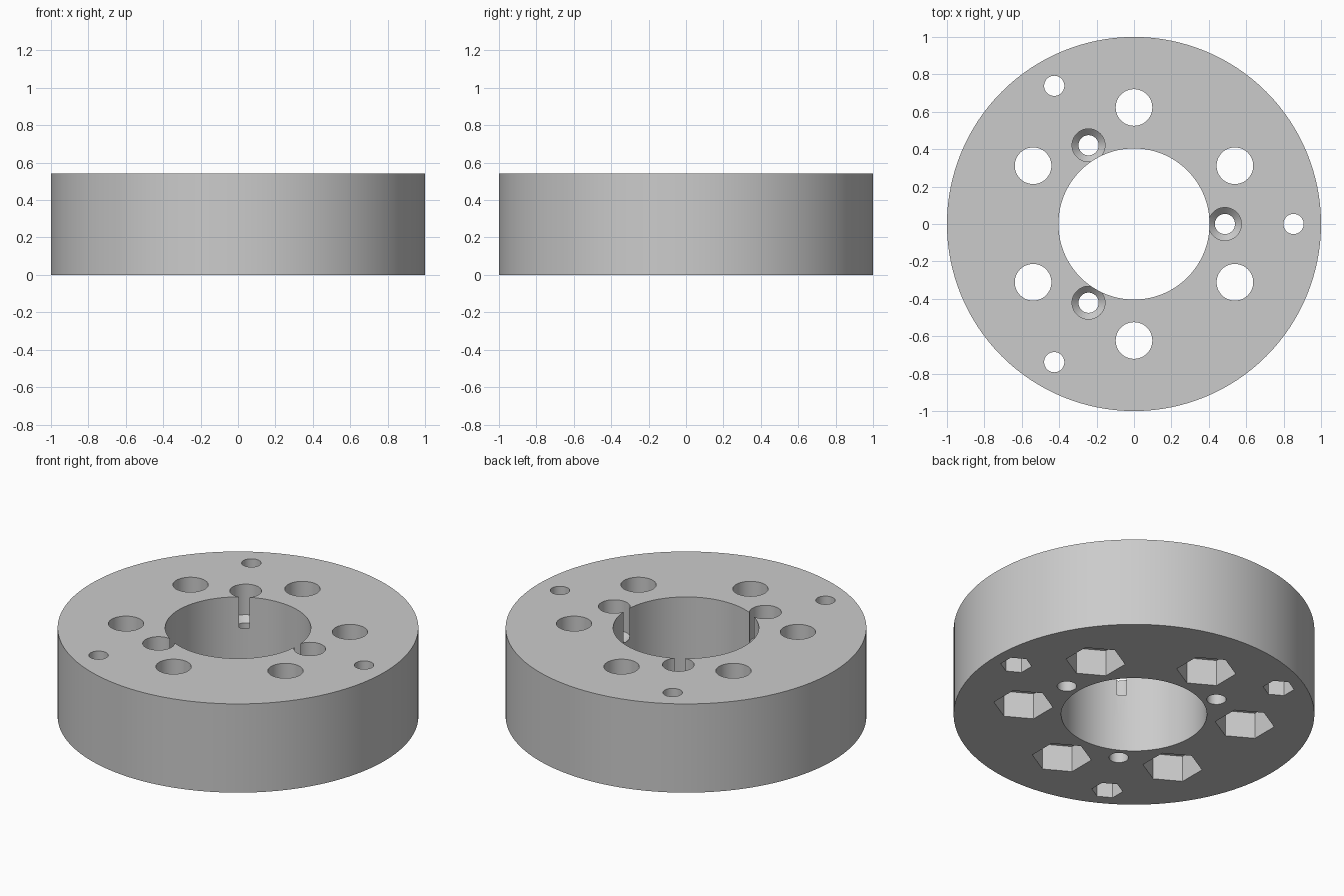
import bpy
import bmesh
from math import cos, sin, pi, radians

old = bpy.data.objects.get("Cube")
if old:
    bpy.data.objects.remove(old, do_unlink=True)

HEIGHT = 0.543
BELOW, ABOVE = -0.1, HEIGHT + 0.1

grey = bpy.data.materials.new("plain grey")
grey.use_nodes = True
grey.diffuse_color = (0.6, 0.6, 0.6, 1)
grey.node_tree.nodes["Principled BSDF"].inputs["Base Color"].default_value = (0.6, 0.6, 0.6, 1)


def turned(name, profile, sides, x=0, y=0, start=0):
    """Closed solid made of stacked rings, profile = [(radius, z), ...] from the bottom up."""
    bm = bmesh.new()
    rings = []
    for r, z in profile:
        angles = [start + 2 * pi * i / sides for i in range(sides)]
        rings.append([bm.verts.new((x + r * cos(a), y + r * sin(a), z)) for a in angles])
    for low, high in zip(rings, rings[1:]):
        for i in range(sides):
            j = (i + 1) % sides
            bm.faces.new((low[i], low[j], high[j], high[i]))
    bm.faces.new(rings[0][::-1])
    bm.faces.new(rings[-1])
    mesh = bpy.data.meshes.new(name)
    bm.to_mesh(mesh)
    bm.free()
    mesh.materials.append(grey)
    obj = bpy.data.objects.new(name, mesh)
    bpy.context.scene.collection.objects.link(obj)
    return obj


def circle_of(count, radius, first):
    for i in range(count):
        a = radians(first) + 2 * pi * i / count
        yield radius * cos(a), radius * sin(a)


def through(r):
    return [(r, BELOW), (r, ABOVE)]


# Ring body and central bore
ring = turned("ring_body", [(1, 0), (1, HEIGHT)], 128)
cutters = [turned("bore_cutter", through(0.404), 96)]

# Large bolt holes and outer small holes, each with a hexagonal nut pocket underneath
for count, radius, first, hole, nut, depth in (
        (6, 0.623, 30, 0.098, 0.166, 0.16),
        (3, 0.853, 0, 0.054, 0.087, 0.13)):
    for x, y in circle_of(count, radius, first):
        cutters.append(turned("hole_cutter", through(hole), 48, x, y))
        cutters.append(turned("nut_cutter", [(nut, BELOW), (nut, depth)], 6, x, y, pi / 6))

# Countersunk screw holes whose wide upper part breaks into the bore
screw = [(0.054, BELOW), (0.054, 0.322), (0.088, 0.356), (0.088, ABOVE)]
for x, y in circle_of(3, 0.486, 0):
    cutters.append(turned("screw_cutter", screw, 48, x, y))

# Cut everything out and keep the finished mesh
for cutter in cutters:
    cutter.hide_render = True
    mod = ring.modifiers.new("cut", 'BOOLEAN')
    mod.operation = 'DIFFERENCE'
    mod.solver = 'EXACT'
    mod.object = cutter
graph = bpy.context.evaluated_depsgraph_get()
finished = bpy.data.meshes.new_from_object(ring.evaluated_get(graph))
ring.modifiers.clear()
ring.data = finished
for cutter in cutters:
    bpy.data.objects.remove(cutter, do_unlink=True)

# Smooth walls with crisp rims
bpy.ops.object.select_all(action='DESELECT')
ring.select_set(True)
bpy.context.view_layer.objects.active = ring
bpy.ops.object.shade_smooth_by_angle(angle=radians(30))
